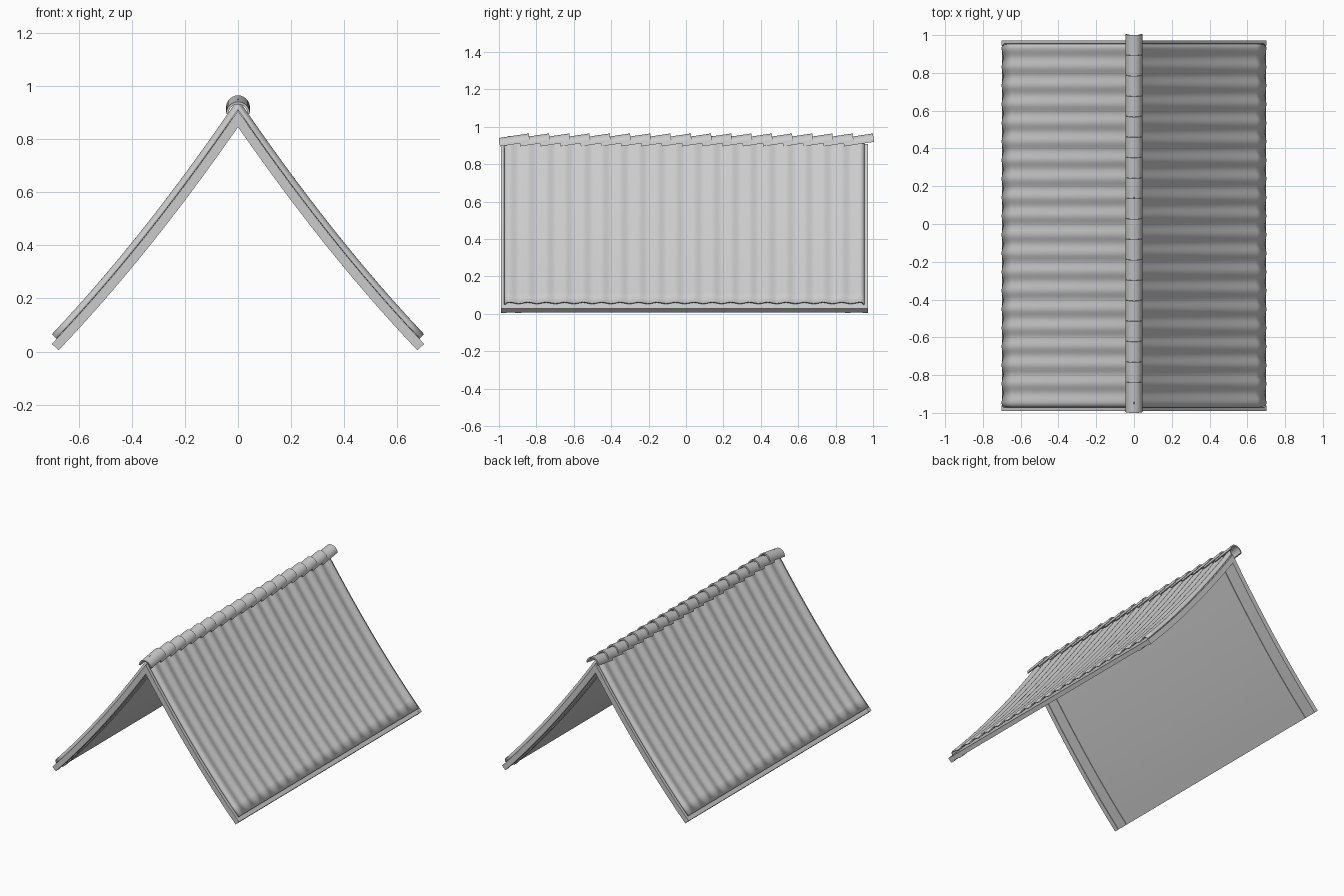
import bpy, bmesh, math

if "Cube" in bpy.data.objects:
    bpy.data.objects.remove(bpy.data.objects["Cube"])

HALF, APEX, EAVE, SAG = 0.70, 0.905, 0.028, 0.036


def slope_point(x, h):
    """Point on the sagging roof line at |x|, offset by h along its normal."""
    a, s = abs(x), (-1 if x < 0 else 1)
    u = a / HALF
    z = APEX - (APEX - EAVE) * u - 4 * SAG * u * (1 - u)
    d = (APEX - EAVE) / HALF + 4 * SAG * (1 - 2 * u) / HALF
    n = math.hypot(1, d)
    if a < 1e-6:
        return 0.0, z + h * n
    return s * (a + h * d / n), z + h / n


def xs(limit, n=14):
    return [limit * i / n for i in range(-n, n + 1)]


def make(name, verts, faces, angle=30):
    me = bpy.data.meshes.new(name)
    me.from_pydata(verts, [], faces)
    ob = bpy.data.objects.new(name, me)
    bpy.context.collection.objects.link(ob)
    bpy.ops.object.select_all(action='DESELECT')
    bpy.context.view_layer.objects.active = ob
    ob.select_set(True)
    bpy.ops.object.shade_smooth_by_angle(angle=math.radians(angle))
    return ob


def slab(name, y0, y1, h0, h1, limit=HALF):
    """Inverted-V plank following the roof line, between two depths."""
    verts = []
    cols = xs(limit)
    for x in cols:
        for h, y in ((h0, y0), (h1, y0), (h1, y1), (h0, y1)):
            px, pz = slope_point(x, h)
            verts.append((px, y, pz))
    faces = [(0, 1, 2, 3)]
    for i in range(len(cols) - 1):
        for k in range(4):
            a, b = 4 * i + k, 4 * i + (k + 1) % 4
            faces.append((a, a + 4, b + 4, b))
    e = 4 * (len(cols) - 1)
    faces.append((e + 3, e + 2, e + 1, e))
    ob = make(name, verts, faces)
    bm = bmesh.new()
    bm.from_mesh(ob.data)
    bmesh.ops.recalc_face_normals(bm, faces=bm.faces)
    bm.to_mesh(ob.data)
    bm.free()
    return ob


# Roof deck, verge boards and inner rafters
slab("roof_deck", -0.97, 0.95, -0.029, 0.0)
slab("front_verge_board", -0.99, -0.96, -0.034, 0.001)
slab("back_verge_board", 0.945, 0.972, -0.034, 0.001)
slab("front_rafter", -0.915, -0.88, -0.034, -0.02)
slab("back_rafter", 0.85, 0.88, -0.034, -0.02)

# Corrugated tile covering, rolled down to the boards at both verges
Y0, Y1, WAVES, PER = -0.945, 0.93, 19, 8
rows = []
for k in range(5):
    a = k / 5 * math.pi / 2
    rows.append((Y0 - 0.027 * math.cos(a), 0.003 + 0.023 * math.sin(a)))
for k in range(WAVES * PER + 1):
    t = k / (WAVES * PER)
    rows.append((Y0 + (Y1 - Y0) * t,
                 0.021 + 0.005 * math.cos(2 * math.pi * WAVES * t)))
for k in range(4, -1, -1):
    a = k / 5 * math.pi / 2
    rows.append((Y1 + 0.025 * math.cos(a), 0.003 + 0.023 * math.sin(a)))
cols = xs(0.682)
verts, faces = [], []
for y, h in rows:
    for x in cols:
        px, pz = slope_point(x, h)
        verts.append((px, y, pz))
w = len(cols)
for i in range(len(rows) - 1):
    for j in range(w - 1):
        a = i * w + j
        faces.append((a, a + 1, a + w + 1, a + w))
tiles = make("roof_tiles", verts, faces, 40)
sol = tiles.modifiers.new("thickness", 'SOLIDIFY')
sol.thickness, sol.offset = 0.008, -1

# Overlapping half-round ridge tiles, each tilted up towards the back
COUNT, LENGTH, RISE, R, SEG = 18, 0.16, 0.024, 0.045, 14
verts, faces = [], []
for k in range(COUNT):
    y = -0.995 + k * (2 - LENGTH) / (COUNT - 1)
    base = len(verts)
    for i in range(SEG + 1):
        a = math.pi * i / SEG
        for r, e in ((R, 0), (R, 1), (R - 0.009, 1), (R - 0.009, 0)):
            zz = r * math.sin(a)
            verts.append((r * math.cos(a), y + e * (LENGTH - 0.005) - 0.12 * zz * 1.0 + 0.005 * e,
                          0.895 + e * RISE + zz))
    faces.append((base, base + 1, base + 2, base + 3))
    for i in range(SEG):
        for q in range(4):
            a, b = base + 4 * i + q, base + 4 * i + (q + 1) % 4
            faces.append((a, a + 4, b + 4, b))
    e = base + 4 * SEG
    faces.append((e + 3, e + 2, e + 1, e))
ridge = make("ridge_tiles", verts, faces)
bm = bmesh.new()
bm.from_mesh(ridge.data)
bmesh.ops.recalc_face_normals(bm, faces=bm.faces)
bm.to_mesh(ridge.data)
bm.free()
